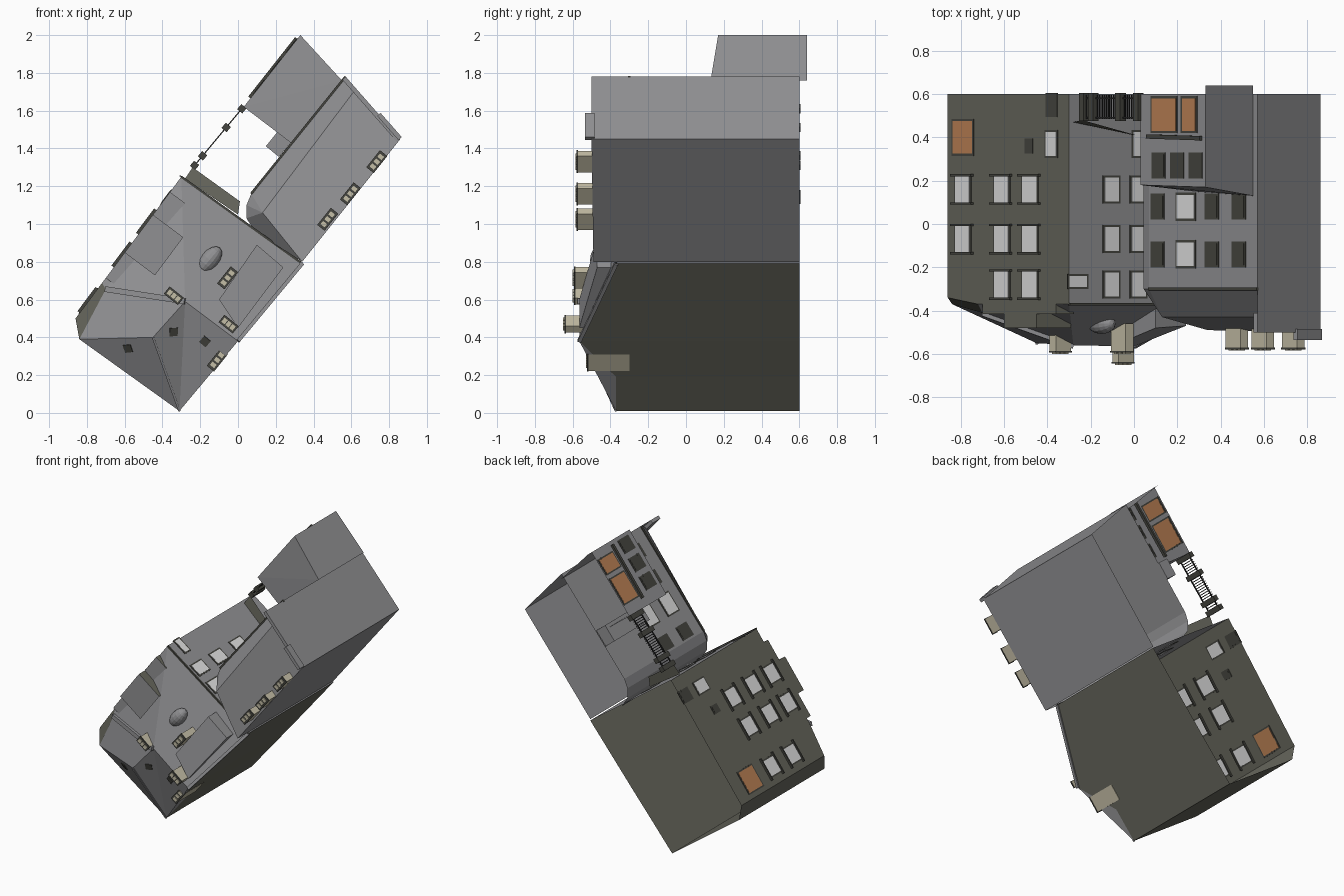
import bpy, bmesh
from mathutils import Vector, Matrix

if "Cube" in bpy.data.objects:
    bpy.data.objects.remove(bpy.data.objects["Cube"])


def material(name, *rgb):
    m = bpy.data.materials.new(name)
    m.use_nodes = True
    m.diffuse_color = (*rgb, 1)
    m.node_tree.nodes["Principled BSDF"].inputs["Base Color"].default_value = (*rgb, 1)
    return m


grey = material("slate grey", .28, .28, .29)
olive = material("dark olive", .13, .13, .105)
pane = material("pale glass", .75, .75, .75)
dark = material("dark trim", .06, .06, .05)
iron = material("black iron", .02, .02, .02)
beige = material("chimney beige", .55, .51, .38)
orange = material("shop orange", .5, .22, .09)
GROUND = .6
UP = Vector((0, -1, 0))


def P(x, z, y):
    return Vector((x, y, z))


def at(p, y):
    return Vector((p.x, y, p.z))


def add(name, bm, mat):
    mesh = bpy.data.meshes.new(name)
    bm.to_mesh(mesh)
    bm.free()
    mesh.materials.append(mat)
    ob = bpy.data.objects.new(name, mesh)
    bpy.context.collection.objects.link(ob)
    return ob


def shell(name, faces, mat):
    bm = bmesh.new()
    for pts in faces:
        bm.faces.new([bm.verts.new(p) for p in pts])
    bmesh.ops.remove_doubles(bm, verts=bm.verts, dist=1e-4)
    bmesh.ops.recalc_face_normals(bm, faces=bm.faces)
    return add(name, bm, mat)


def walls(name, tops, mat, ground=GROUND):
    """Vertical walls hanging from a line of top points down to the ground."""
    return shell(name, [(a, b, at(b, ground), at(a, ground))
                        for a, b in zip(tops, tops[1:])], mat)


def box(name, centre, along, size, mat, up=UP):
    along = along.normalized()
    out = along.cross(up).normalized()
    up = out.cross(along)
    rot = Matrix((along, up, out)).transposed().to_4x4()
    bm = bmesh.new()
    bmesh.ops.create_cube(bm, size=1, matrix=Matrix.Translation(centre) @ rot
                          @ Matrix.Diagonal((*size, 1)))
    return add(name, bm, mat)


def on_wall(a, b, x, y):
    return at(a.lerp(b, (x - a.x) / (b.x - a.x)), y)


def window(name, wall, x, y, wide, high, mat, sill=False):
    """Thin pane and frame seen from both sides; width is along the wall."""
    a, b = wall
    d = at(b, 0) - at(a, 0)
    c = on_wall(a, b, x, y)
    box(name + "_frame", c, d, (wide + .02, high + .02, .006), dark)
    box(name + "_pane", c, d, (wide, high, .009), mat)
    if sill:
        for s in (-1, 1):
            box(name + "_ledge", c + UP * s * (high / 2 + .005), d,
                (wide + .05, .01, .03), dark)


# Corner house: eave corners and roof peaks
south, west = P(-.31, .01, -.37), P(-.84, .39, -.37)
west_end, north, east = P(-.86, .5, -.34), P(-.3, 1.25, -.37), P(.34, .79, -.37)
gable_foot, gable = P(-.16, .19, -.37), P(0, .38, -.565)
apex, spur, shoulder = P(-.28, .59, -.56), P(-.45, .4, -.55), P(-.7, .655, -.41)
shoulder_foot = on_wall(west_end, north, -.72, -.37)

walls("corner_house_walls", [north, shoulder_foot, west_end, west, south,
                             gable_foot, gable, east], olive)
walls("corner_house_court_wall", [north, east], grey)
shell("west_end_cheek", [(west, west_end, shoulder_foot, shoulder)], olive)
shell("corner_house_roof", [
    (south, gable_foot, gable), (south, gable, apex), (south, apex, spur),
    (south, spur, west), (west, spur, apex, shoulder),
    (shoulder, apex, north), (shoulder, north, shoulder_foot),
    (apex, gable, east), (apex, east, north)], grey)


def ridge(name, a, b, wide, mat):
    box(name, (a + b) / 2, b - a, (wide, wide, wide), mat).data.transform(Matrix())
    ob = bpy.context.collection.objects[-1]
    bpy.data.objects.remove(ob)
    return box(name, (a + b) / 2, b - a, ((b - a).length, wide, wide), mat)


ridge("roof_parapet", shoulder, apex, .03, grey)
ridge("gable_coping", gable, east, .02, grey)
ridge("hip_coping", spur, south, .012, grey)
ridge("eave_gutter", north, east, .012, dark)

# Dormers on the street side
street = (west_end, north)
court = (north, east)
for name, x0, x1, top, deep in (("low_dormer", -.7, -.36, -.415, .1),
                                ("tall_dormer", -.6, -.45, -.48, .2)):
    a, b = (on_wall(*street, x, top) for x in (x0, x1))
    inward = (at(b, 0) - at(a, 0)).cross(UP).normalized() * deep
    if inward.x < 0:
        inward = -inward
    c, d = b + inward, a + inward
    shell(name + "_walls", [(p, q, at(q, -.34), at(p, -.34))
                            for p, q in ((a, b), (b, c), (d, a))], olive)
    shell(name + "_roof", [(a, b, c, d)], grey)

# Long raised dormer over the gable slope
top = [P(0, .45, -.565), P(.24, .77, -.47), P(.1, .89, -.48), P(-.1, .6, -.565)]
shell("long_dormer_roof", [top], grey)
shell("long_dormer_sides", [(p, q, at(q, -.38), at(p, -.38))
                            for p, q in zip(top, top[1:] + top[:1])], grey)

# Rounded roof hood and small skylights
bm = bmesh.new()
bmesh.ops.create_uvsphere(bm, u_segments=16, v_segments=8, radius=.06)
hood = add("roof_hood", bm, grey)
hood.matrix_world = (Matrix.Translation(P(-.15, .81, -.46))
                     @ Matrix.Rotation(.7, 4, 'Y') @ Matrix.Diagonal((.8, .8, 1.4, 1)))
for a, b, c, u, v in ((south, spur, west, .47, .39), (south, apex, spur, .5, .33),
                      (south, gable, apex, .4, .38)):
    n = (b - a).cross(c - a)
    spot = a + (b - a) * u + (c - a) * v
    box("skylight", spot, b - a, (.045, .045, .009), dark, up=n.cross(b - a))

# Corner house windows
for y in (.16, -.07, -.28):
    for x in (-.79, -.61, -.48):
        if y > -.2 or x > -.7:
            window("street_window", street, x, y, .11, .12, pane, True)
    for x in (-.105, .02):
        window("court_window", court, x, y, .08, .11, pane)
window("court_low_window", court, .02, .37, .06, .11, pane)
window("street_shop_door", street, -.79, .4, .15, .15, orange)
window("grid_window", street, -.38, .37, .08, .11, pane)
window("small_window", street, -.485, .36, .04, .05, dark)
window("cellar_window", street, -.38, .55, .07, .09, dark)
for x in (-.34, -.24):
    window("eave_window", court, x if x > -.3 else -.28, -.265, .05, .05, pane)

# Sloping canopy beside the court
shell("court_canopy", [(P(-.28, 1.24, .47), P(0, 1.05, .41),
                        P(.01, 1.12, .41), P(-.24, 1.3, .48))], olive)

# Long house with rounded corner and lean roof
eave_a, eave_b = P(.07, 1.16, -.3), P(.57, 1.78, -.3)
ridge_a, ridge_b = P(.13, 1.06, -.43), P(.62, 1.71, -.43)
back_a, back_b = P(.34, .8, -.49), P(.86, 1.45, -.5)
bend = [P(.09, .96, -.3), P(.045, 1.03, -.3), P(.045, 1.1, -.3), eave_a]
walls("long_house_front", bend + [eave_b], grey)
walls("long_house_back", [back_a, back_b], grey)
walls("long_house_end", [at(back_b, -.5), at(eave_b, -.5)], grey)
shell("long_house_roof", [(eave_a, eave_b, ridge_b, ridge_a),
                          (ridge_a, ridge_b, back_b, back_a),
                          (ridge_a, back_a, bend[0])]
      + [(p, q, ridge_a) for p, q in zip(bend, bend[1:])], grey)
across = at(eave_b, 0) - at(back_b, 0)
middle = at((eave_b + back_b) / 2, -.455)
box("end_parapet", middle - across.cross(UP).normalized() * .012, across,
    (across.length, .09, .024), grey)
box("end_parapet_step", at(back_b.lerp(eave_b, .2), -.51), across, (.17, .05, .024), grey)
ridge("long_house_gutter", eave_a, eave_b, .014, dark)

front = (eave_a, eave_b)
for y in (.08, -.14):
    for x in (.11, .36, .485):
        window("long_house_window", front, x, y, .08, .1, dark)
    window("stair_window", front, .24, y, .13, .11, pane)
box("entry_porch", P(.22, 1.43, .4), eave_b - eave_a, (.12, .4, .09), grey)

# Low shop block
shop_a, shop_b = P(.03, 1.62, .18), P(.33, 2, .17)
shop_c, shop_d = P(.55, 1.76, .13), P(.28, 1.43, .15)
walls("shop_walls", [shop_d, shop_a, shop_b], grey)
walls("shop_end_wall", [shop_b, shop_c], grey, .64)
shell("shop_roof", [(shop_a, shop_b, shop_c), (shop_a, shop_c, shop_d)], grey)
shop = (shop_a, shop_b)
for x in (.115, .2, .285):
    window("shop_upper_window", shop, x, .27, .08, .1, dark)
window("shop_display", shop, .14, .505, .18, .15, orange)
window("shop_door", shop, .255, .505, .1, .15, orange)
box("shop_sign_band", on_wall(*shop, .19, .4), shop_b - shop_a, (.4, .02, .03), dark)

# Iron gate with posts and bars
gate_a, gate_b = P(-.23, 1.31, .54), P(.02, 1.61, .54)
run = gate_b - gate_a
for t in (0, .17, .67, 1):
    box("gate_post", gate_a.lerp(gate_b, t), run, (.035, .13, .035), dark)
for y in (.49, .58):
    box("gate_rail", at((gate_a + gate_b) / 2, y), run, (run.length, .008, .006), iron)
for i in range(1, 24):
    box("gate_bar", gate_a.lerp(gate_b, i / 24), run, (.005, .11, .005), iron)

# Chimneys with pots
along = at(back_b - back_a, 0)
cross = along.cross(UP)
for x, z, low, high, d in ((.475, 1.025, -.4, -.575, along), (.595, 1.16, -.4, -.575, along),
                           (.735, 1.33, -.4, -.575, along), (-.055, .715, -.46, -.59, along),
                           (-.05, .47, -.44, -.64, cross), (-.34, .62, -.48, -.59, cross),
                           (-.11, .28, -.3, -.52, along)):
    long = .11 if d is along else .09
    box("chimney", P(x, z, (low + high) / 2), d, (long, low - high, .045), beige)
    box("chimney_cap", P(x, z, high), d, (long + .006, .008, .05), dark)
    for k in (-1, 0, 1):
        box("chimney_pot", P(x, z, high - .004) + d.normalized() * k * long * .3, d,
            (.022, .012, .028), beige)
